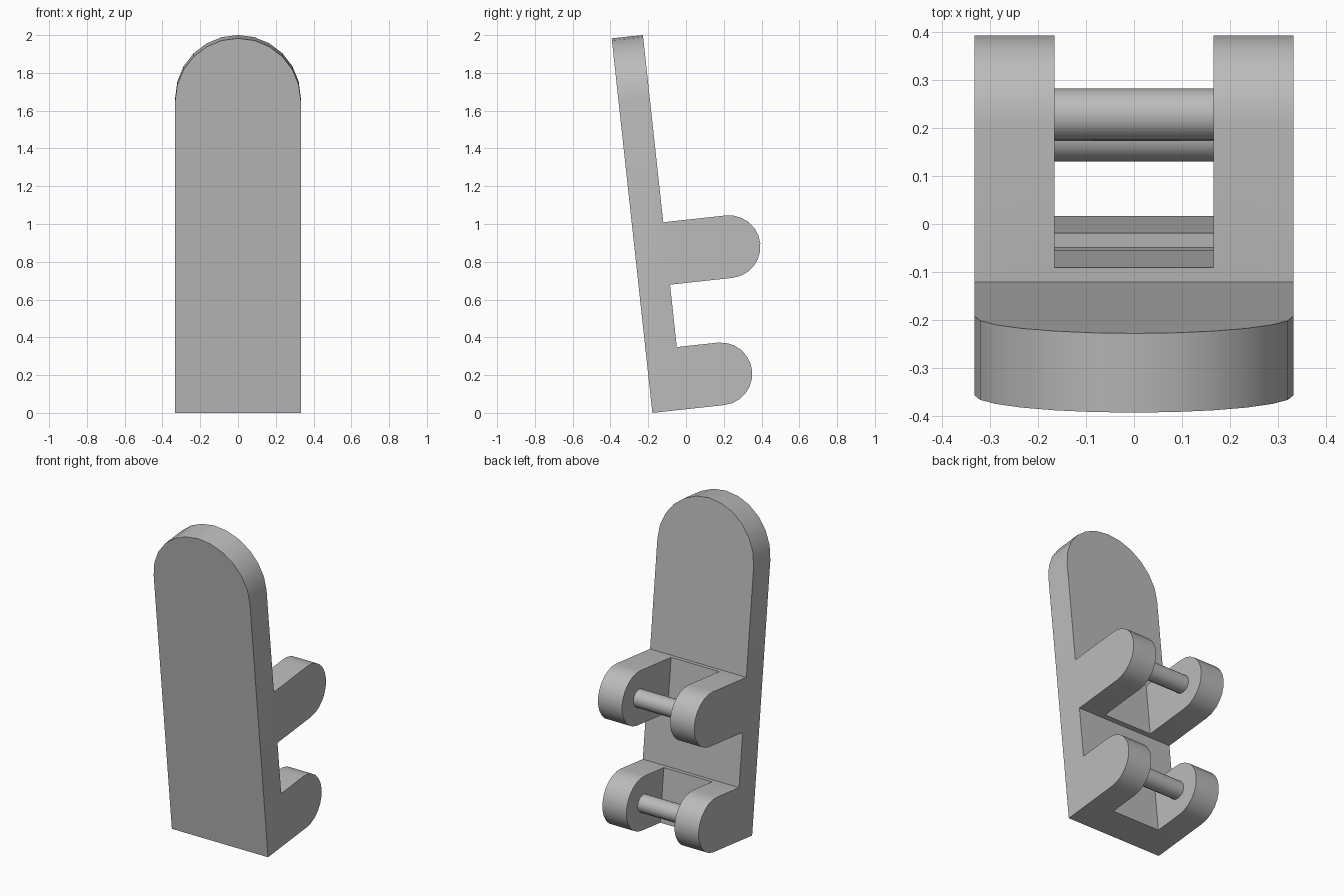
import bpy, bmesh
from math import sin, cos, pi, radians
from mathutils import Matrix

if "Cube" in bpy.data.objects:
    bpy.data.objects.remove(bpy.data.objects["Cube"], do_unlink=True)

U = 0.1662                    # board thickness, all else is a multiple of it
HALF, HEIGHT = 2 * U, 12 * U  # half width and length of the board
WEB = 0.196                   # depth of the web between two cheeks
LEAN = Matrix.Translation((0, -0.178, 0)) @ Matrix.Rotation(radians(6.2), 4, 'X')
ARMS = [("lower", 0, 0.383), ("upper", 4 * U, 3 * U)]  # name, base height, rod depth

grey = bpy.data.materials.new("plain grey")
grey.use_nodes = True
colour = (0.5, 0.5, 0.5, 1)
grey.diffuse_color = colour
grey.node_tree.nodes["Principled BSDF"].inputs["Base Color"].default_value = colour


def arc(cx, cy, r, start, end, steps=12):
    angles = [start + (end - start) * i / steps for i in range(steps + 1)]
    return [(cx + r * cos(a), cy + r * sin(a)) for a in angles]


def prism(name, points, low, high, axis):
    """Extrude an outline along x (points are y, z) or y (points are x, z)."""
    bm = bmesh.new()
    place = (lambda p: (low, *p)) if axis == 'x' else (lambda p: (p[0], low, p[1]))
    face = bm.faces.new([bm.verts.new(place(p)) for p in points])
    moved = bmesh.ops.extrude_face_region(bm, geom=[face])["geom"]
    step = (high - low, 0, 0) if axis == 'x' else (0, high - low, 0)
    bmesh.ops.translate(bm, vec=step, verts=[v for v in moved if isinstance(v, bmesh.types.BMVert)])
    bmesh.ops.recalc_face_normals(bm, faces=bm.faces)
    mesh = bpy.data.meshes.new(name)
    bm.to_mesh(mesh)
    bm.free()
    mesh.materials.append(grey)
    ob = bpy.data.objects.new(name, mesh)
    bpy.context.collection.objects.link(ob)
    return ob


def cut(target, cutter, operation):
    cutter.hide_render = True
    mod = target.modifiers.new("cut", 'BOOLEAN')
    mod.object, mod.operation, mod.solver = cutter, operation, 'EXACT'
    bpy.context.view_layer.objects.active = target
    bpy.ops.object.modifier_apply(modifier=mod.name)
    bpy.data.objects.remove(cutter, do_unlink=True)


def finish(ob):
    ob.matrix_world = LEAN
    bpy.ops.object.select_all(action='DESELECT')
    ob.select_set(True)
    bpy.context.view_layer.objects.active = ob
    bpy.ops.object.shade_smooth_by_angle(angle=radians(31))


# Side profile: board with two round-ended arms
side = [(0, 0)]
for name, base, depth in ARMS:
    if base:
        side.append((U, base))
    side += arc(depth, base + U, U, -pi / 2, pi / 2)
    side.append((U, base + 2 * U))
side += [(U, HEIGHT + U), (0, HEIGHT + U)]
body = prism("backboard_with_arms", side, -3 * U, 3 * U, 'x')

# Round-topped front outline
outline = [(-HALF, -U), (HALF, -U)] + arc(0, HEIGHT - HALF, HALF, 0, pi)
cut(body, prism("outline_cutter", outline, -U, 5 * U, 'y'), 'INTERSECT')

# Gap between the cheeks of each arm, with a rod across it
for name, base, depth in ARMS:
    low, high = base - U / 2, base + 2.5 * U
    gap = [(WEB, low), (5 * U, low), (5 * U, high), (WEB, high)]
    cut(body, prism(name + "_gap_cutter", gap, -U, U, 'x'), 'DIFFERENCE')
    rod = prism(name + "_rod", arc(depth, base + U, 0.055, 0, 2 * pi, 16)[:-1], -U, U, 'x')
    finish(rod)
finish(body)
